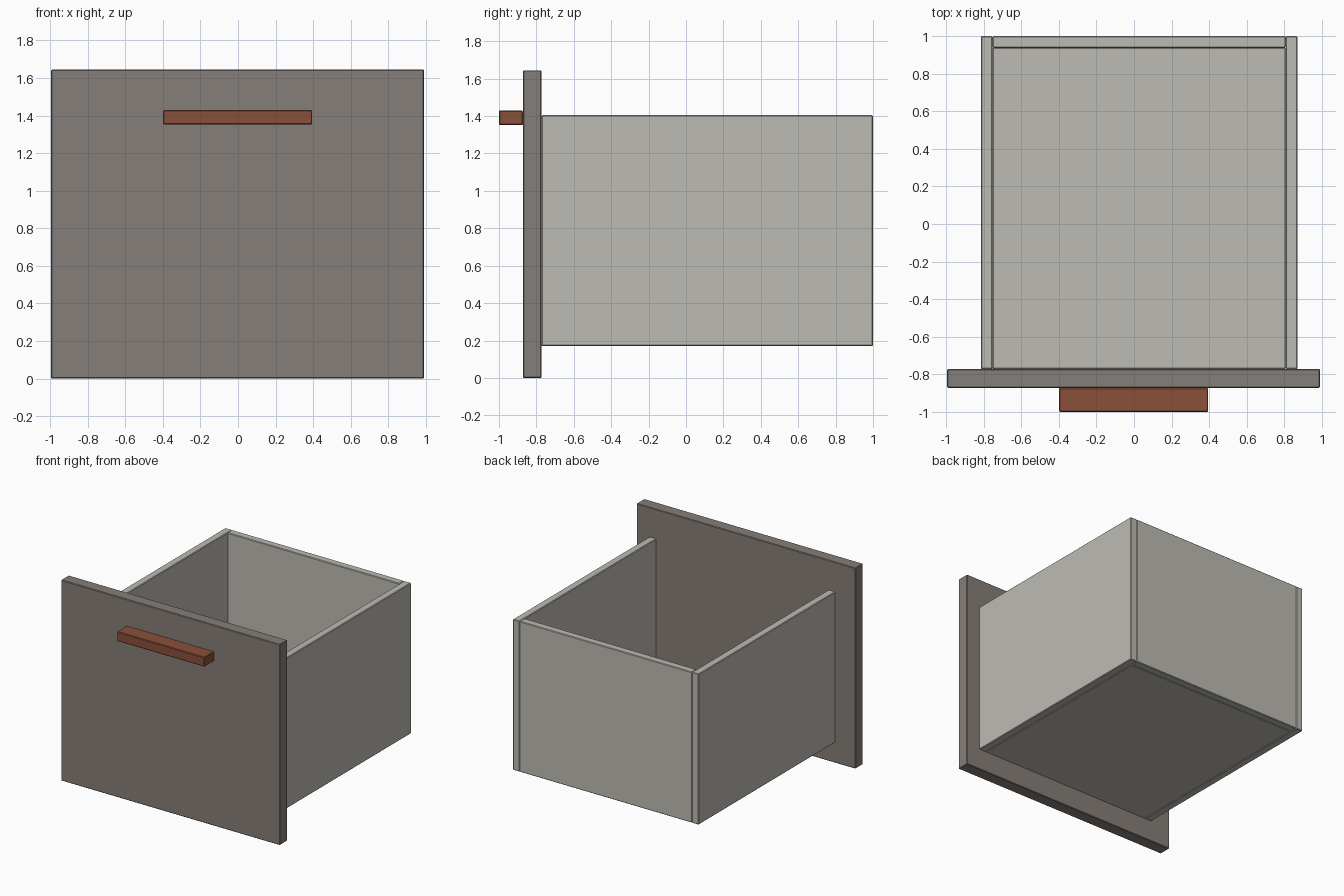
import bpy

default = bpy.data.objects.get("Cube")
if default:
    bpy.data.objects.remove(default, do_unlink=True)


def material(name, color):
    mat = bpy.data.materials.new(name)
    mat.use_nodes = True
    mat.diffuse_color = (*color, 1)
    mat.node_tree.nodes["Principled BSDF"].inputs["Base Color"].default_value = (*color, 1)
    return mat


def board(name, low, high, mat):
    """Box between two corners with finely eased edges."""
    bpy.ops.mesh.primitive_cube_add(size=1)
    obj = bpy.context.object
    obj.name = name
    for v in obj.data.vertices:
        for i in range(3):
            v.co[i] = high[i] if v.co[i] > 0 else low[i]
    obj.data.materials.append(mat)
    bevel = obj.modifiers.new("eased_edges", "BEVEL")
    bevel.width = 0.005
    bevel.segments = 1
    return obj


taupe = material("taupe front", (0.235, 0.21, 0.188))
pale = material("pale grey board", (0.515, 0.497, 0.456))
brown = material("red brown handle", (0.254, 0.08, 0.042))

# Extents of the drawer box
left, right = 0.87, -0.815
front, back = -0.772, 1.0
bottom, top = 0.17, 1.405
thick = 0.062

# Front panel and handle
board("front_panel", (-0.995, -0.872, 0), (0.99, front, 1.645), taupe)
board("handle", (-0.398, -1, 1.352), (0.395, -0.872, 1.43), brown)

# Side walls run the full depth, back and floor fit between them
board("left_wall", (left - thick, front, bottom), (left, back, top), pale)
board("right_wall", (right, front, bottom), (right + thick, back, top), pale)
board("back_wall", (right + thick, back - thick, bottom), (left - thick, back, top), pale)
board("floor", (right + thick, front, bottom), (left - thick, back - thick, bottom + thick), pale)
